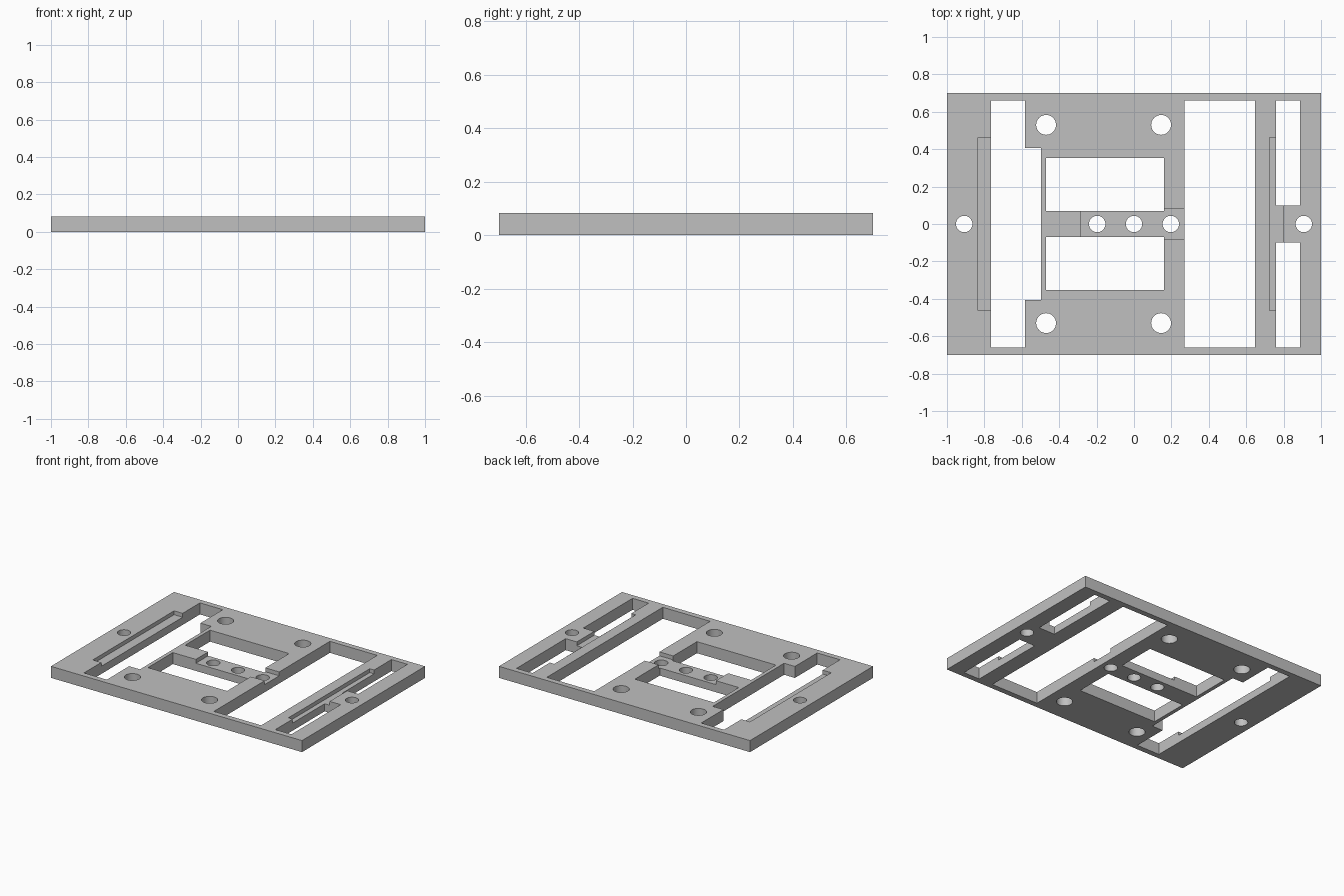
import bpy
import math

if "Cube" in bpy.data.objects:
    bpy.data.objects.remove(bpy.data.objects["Cube"], do_unlink=True)

THICK = 0.083
FLOOR = 0.055  # height of the recessed ledges

grey = bpy.data.materials.new("plain grey")
grey.use_nodes = True
colour = (0.53, 0.53, 0.53, 1)
grey.diffuse_color = colour
grey.node_tree.nodes["Principled BSDF"].inputs["Base Color"].default_value = colour


def box(name, x0, x1, y0, y1, z0, z1):
    bpy.ops.mesh.primitive_cube_add(
        size=1, location=((x0 + x1) / 2, (y0 + y1) / 2, (z0 + z1) / 2))
    obj = bpy.context.object
    obj.name = name
    obj.scale = (x1 - x0, y1 - y0, z1 - z0)
    bpy.ops.object.transform_apply(location=True, rotation=False, scale=True)
    return obj


def cut(cutter):
    cutter.hide_render = True
    mod = plate.modifiers.new("cut", "BOOLEAN")
    mod.operation = "DIFFERENCE"
    mod.solver = "EXACT"
    mod.object = cutter
    bpy.context.view_layer.objects.active = plate
    bpy.ops.object.modifier_apply(modifier=mod.name)
    bpy.data.objects.remove(cutter, do_unlink=True)


def window(x0, x1, y0, y1):
    cut(box("window_cutter", x0, x1, y0, y1, -0.1, 0.2))


def recess(x0, x1, half):
    cut(box("recess_cutter", x0, x1, -half, half, FLOOR, 0.2))


def hole(x, y, radius):
    bpy.ops.mesh.primitive_cylinder_add(
        vertices=40, radius=radius, depth=0.4, location=(x, y, 0))
    cut(bpy.context.object)


# Base plate
plate = box("mounting_plate", -1, 1, -0.7, 0.7, 0, THICK)
plate.data.materials.append(grey)

# Long slots, with the wider middle of the right-hand one
window(-0.765, -0.583, -0.66, 0.66)
window(-0.65, -0.497, -0.406, 0.406)
window(0.27, 0.647, -0.66, 0.66)

# Paired windows and narrow slots
window(-0.47, 0.16, 0.07, 0.353)
window(-0.47, 0.16, -0.353, -0.07)
window(0.76, 0.888, 0.1, 0.66)
window(0.76, 0.888, -0.66, -0.1)

# Shallow ledges beside the slots and along the centre bar
recess(-0.833, -0.7, 0.463)
recess(0.725, 0.8, 0.463)
recess(-0.287, 0.32, 0.083)

# Corner holes and centre line holes
for x in (-0.47, 0.145):
    for y in (-0.53, 0.53):
        hole(x, y, 0.053)
for x in (-0.908, -0.197, 0, 0.197, 0.908):
    hole(x, 0, 0.044)

# Smooth hole walls, sharp plate edges
bpy.ops.object.select_all(action="DESELECT")
plate.select_set(True)
bpy.context.view_layer.objects.active = plate
bpy.ops.object.shade_smooth_by_angle(angle=math.radians(30))
